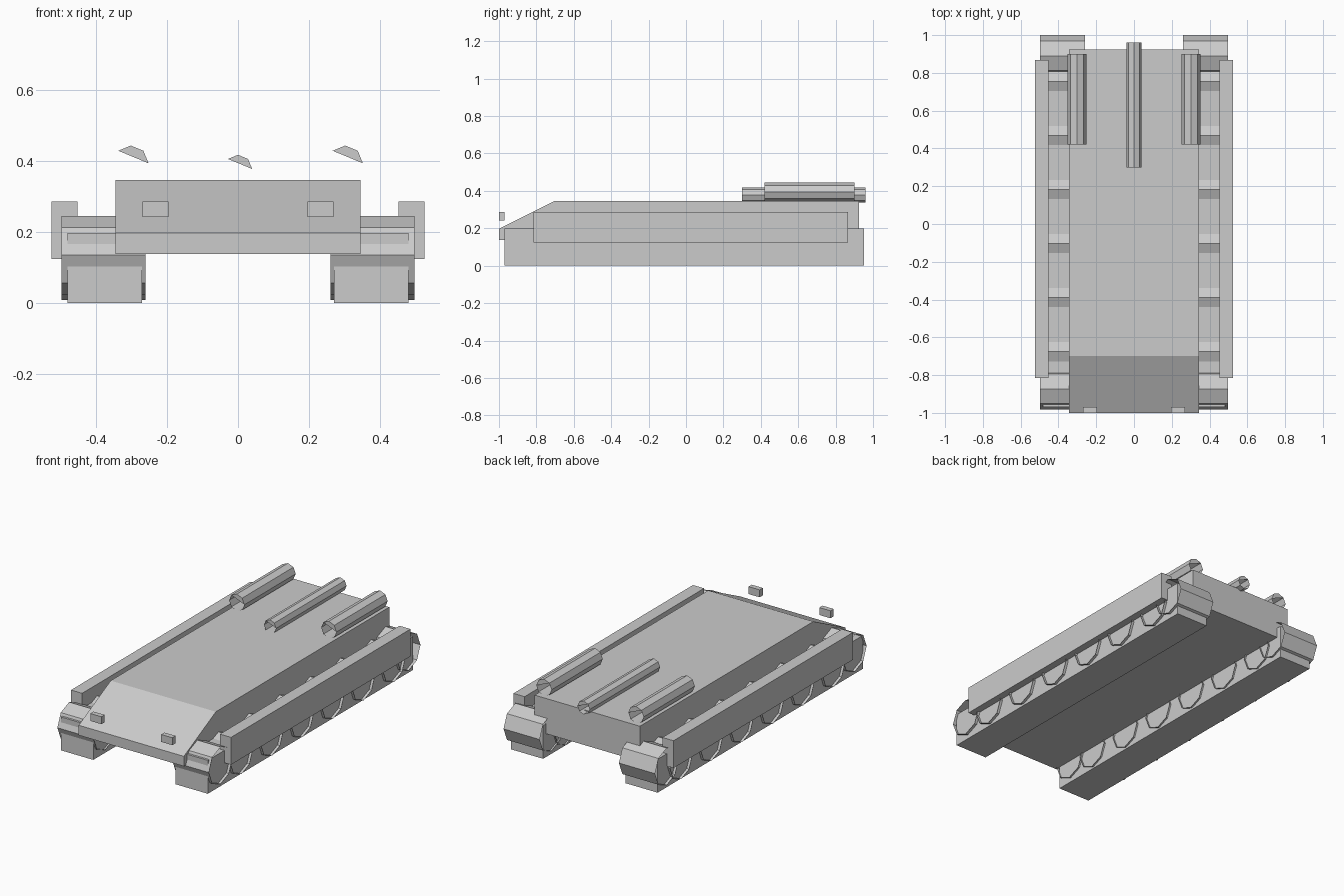
import bpy, bmesh, math

if "Cube" in bpy.data.objects:
    bpy.data.objects.remove(bpy.data.objects["Cube"])

grey = bpy.data.materials.new("plain_grey")
grey.diffuse_color = (0.6, 0.6, 0.6, 1)
grey.use_nodes = True
grey.node_tree.nodes["Principled BSDF"].inputs["Base Color"].default_value = grey.diffuse_color


def finish(name, bm, fix=True):
    if fix:
        bmesh.ops.recalc_face_normals(bm, faces=bm.faces)
    me = bpy.data.meshes.new(name)
    bm.to_mesh(me)
    bm.free()
    me.materials.append(grey)
    ob = bpy.data.objects.new(name, me)
    bpy.context.collection.objects.link(ob)
    return ob


def prism(name, profile, x0, x1):
    """Extrude a (y, z) profile along x."""
    bm = bmesh.new()
    face = bm.faces.new([bm.verts.new((x0, y, z)) for y, z in profile])
    out = bmesh.ops.extrude_face_region(bm, geom=[face])
    verts = [v for v in out["geom"] if isinstance(v, bmesh.types.BMVert)]
    bmesh.ops.translate(bm, verts=verts, vec=(x1 - x0, 0, 0))
    return finish(name, bm)


def box(name, x, y, z):
    return prism(name, [(y[0], z[0]), (y[1], z[0]), (y[1], z[1]), (y[0], z[1])], *x)


def tube(name, axis, span, a, z, r, capped=False):
    """Open eight-sided tube along x or y; a is the centre on the other axis."""
    bm = bmesh.new()
    rings = []
    for s in span:
        ring = []
        for i in range(8):
            t = i * math.pi / 4
            u, w = a + r * math.cos(t), z + r * math.sin(t)
            ring.append(bm.verts.new((s, u, w) if axis == "x" else (u, s, w)))
        rings.append(ring)
    p, q = rings
    for i in range(8):
        j = (i + 1) % 8
        loop = [p[i], p[j], q[j], q[i]]
        bm.faces.new(loop if axis == "y" else loop[::-1])
    if capped:  # partial end plates over the upper side of the opening
        bm.faces.new(p[:4])
        bm.faces.new(q[3::-1])
    bm.normal_update()
    # make the walls point outward
    f = bm.faces[:][0] if not hasattr(bm.faces, "ensure_lookup_table") else None
    bm.faces.ensure_lookup_table()
    f = bm.faces[0]
    c = f.calc_center_median()
    side = c.y - a if axis == "x" else c.x - a
    if (f.normal.y if axis == "x" else f.normal.x) * side < 0:
        bmesh.ops.reverse_faces(bm, faces=bm.faces[:8])
    return finish(name, bm, False)


# Hull with sloping nose
prism("hull", [(-1, 0.138), (0.925, 0.138), (0.925, 0.347), (-0.7, 0.347), (-1, 0.197)],
      -0.345, 0.345)

for s, side in ((-1, "left"), (1, "right")):
    def span(a, b):
        return sorted((s * a, s * b))

    # Track block, side skirt and headlight
    box(side + "_track", span(0.27, 0.481), (-0.97, 0.953), (0, 0.198))
    box(side + "_skirt", span(0.452, 0.525), (-0.815, 0.867), (0.125, 0.287))
    box(side + "_headlight", span(0.196, 0.269), (-1, -0.97), (0.243, 0.287))

    # End wheels and six road wheels
    for label, y in (("front", -0.873), ("rear", 0.89)):
        tube(f"{side}_{label}_wheel", "x", span(0.26, 0.497), y, 0.135, 0.11)
    for i in range(6):
        tube(f"{side}_road_wheel_{i + 1}", "x", span(0.26, 0.497),
             0.754 - i * 0.286, 0.114, 0.105)

    # Outer rear pipe
    tube(side + "_deck_pipe", "y", (0.42, 0.9), s * 0.302, 0.394, 0.05, True)

# Slim middle pipe
tube("middle_deck_pipe", "y", (0.3, 0.96), 0, 0.378, 0.04, True)
